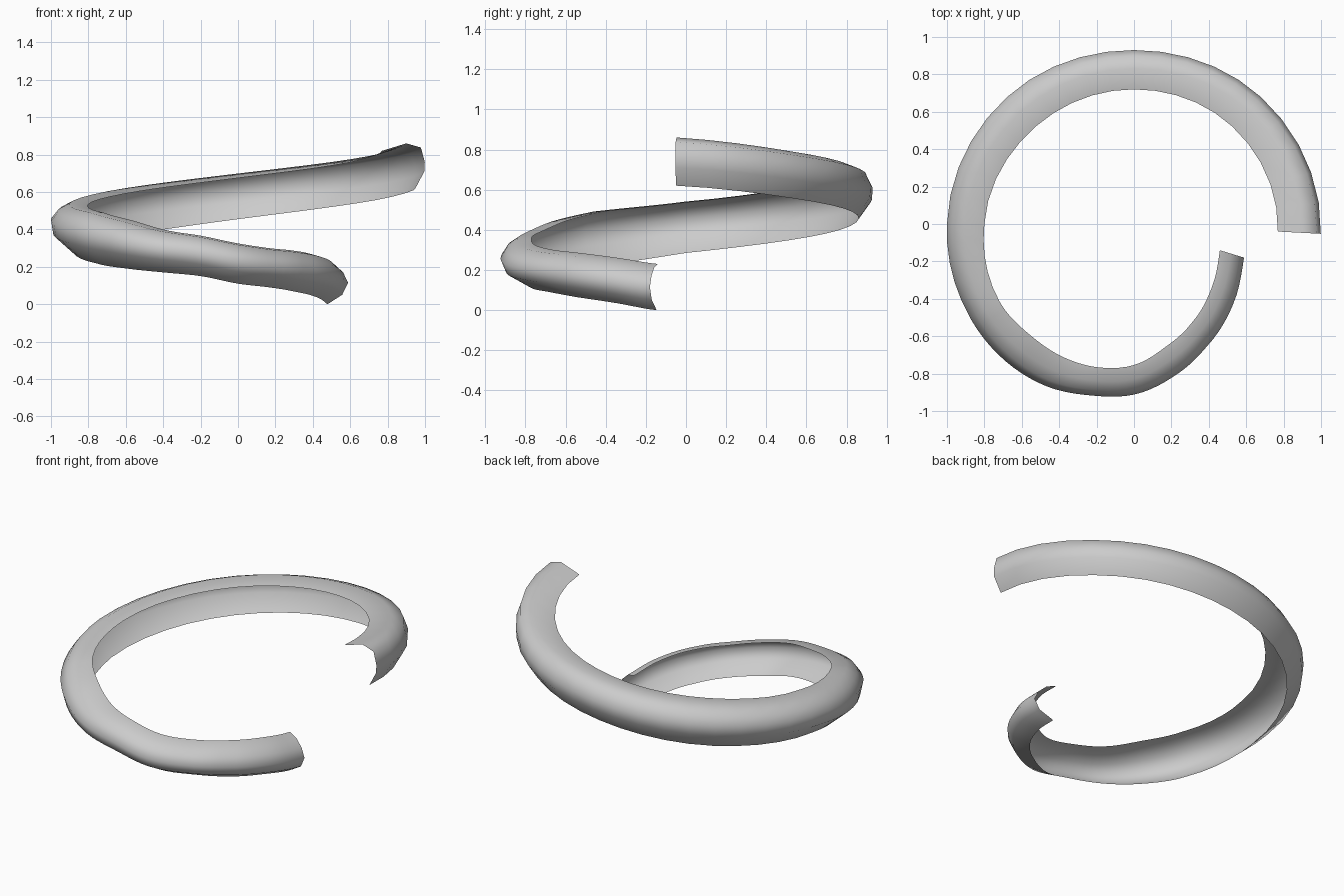
import bpy, bmesh, math

if "Cube" in bpy.data.objects:
    bpy.data.objects.remove(bpy.data.objects["Cube"])

# Stations along the band: angle, inner radius, outer radius, lower-rim radius, upper-rim z, lower-rim z
STATIONS = [
    (-17, .48, .615, .50, .23, .0), (-39, .536, .682, .55, .26, .035),
    (-60, .613, .765, .63, .285, .065), (-76, .68, .845, .70, .30, .09),
    (-90, .754, .912, .77, .325, .11), (-104, .79, .945, .81, .365, .15),
    (-118, .806, .985, .84, .395, .17), (-133, .813, 1.005, .86, .445, .19),
    (-150, .83, 1.01, .88, .49, .22), (-180, .80, 1.0, .88, .535, .285),
    (-225, .74, .96, .87, .605, .365), (-270, .72, .93, .86, .675, .455),
    (-315, .74, .96, .90, .745, .54), (-363, .77, 1.0, .95, .82, .62),
]
# Cross-section shapes (outward fraction, height fraction): start, middle, end
SHAPES = [
    [(0, 1), (.45, .92), (.80, .74), (1, .5), (.72, .22), (0, 0)],
    [(0, 1), (.5, 1.03), (.8, .9), (1, .70), (.92, .40), (0, 0)],
    [(0, 1), (.57, 1.2), (.91, 1.09), (1, .70), (.95, .45), (0, 0)],
]
STEPS = 5


def lerp(a, b, t):
    return tuple(x + (y - x) * t for x, y in zip(a, b))


def catmull(p0, p1, p2, p3, t):
    return tuple(.5 * (2 * b + (c - a) * t + (2 * a - 5 * b + 4 * c - d) * t * t
                       + (3 * b - a - 3 * c + d) * t ** 3)
                 for a, b, c, d in zip(p0, p1, p2, p3))


def section(station):
    ang, ri, ro, rb, zt, zb = station
    t = (-17 - ang) / 346 * 2
    k = min(1, max(0, int(t)))
    shape = [lerp(a, b, t - k) for a, b in zip(SHAPES[k], SHAPES[k + 1])]
    a = math.radians(ang)
    pts = []
    for i, (u, v) in enumerate(shape):
        base = ri if i < 4 else rb          # upper half hangs from inner rim, lower from lower rim
        r = base + (ro - base) * u
        pts.append((r * math.cos(a), r * math.sin(a), zb + (zt - zb) * v))
    return pts


# Smoothly interpolated stations
path = []
n = len(STATIONS)
for i in range(n - 1):
    q = [STATIONS[min(n - 1, max(0, i + j))] for j in (-1, 0, 1, 2)]
    for s in range(STEPS):
        t = s / STEPS
        # angle stays linear, the rest is eased
        path.append((q[1][0] + (q[2][0] - q[1][0]) * t,) + catmull(*q, t)[1:])
path.append(STATIONS[-1])

# Open curved band lofted through the sections
bm = bmesh.new()
rows = [[bm.verts.new(p) for p in section(s)] for s in path]
for r0, r1 in zip(rows, rows[1:]):
    for j in range(len(r0) - 1):
        bm.faces.new((r0[j], r0[j + 1], r1[j + 1], r1[j])).smooth = True
bmesh.ops.recalc_face_normals(bm, faces=bm.faces)
bm.faces.ensure_lookup_table()
f = bm.faces[2]
c = f.calc_center_median()
if f.normal.x * c.x + f.normal.y * c.y < 0:
    bmesh.ops.reverse_faces(bm, faces=bm.faces)
mesh = bpy.data.meshes.new("spiral_band")
bm.to_mesh(mesh)
bm.free()
band = bpy.data.objects.new("spiral_band", mesh)
bpy.context.collection.objects.link(band)
